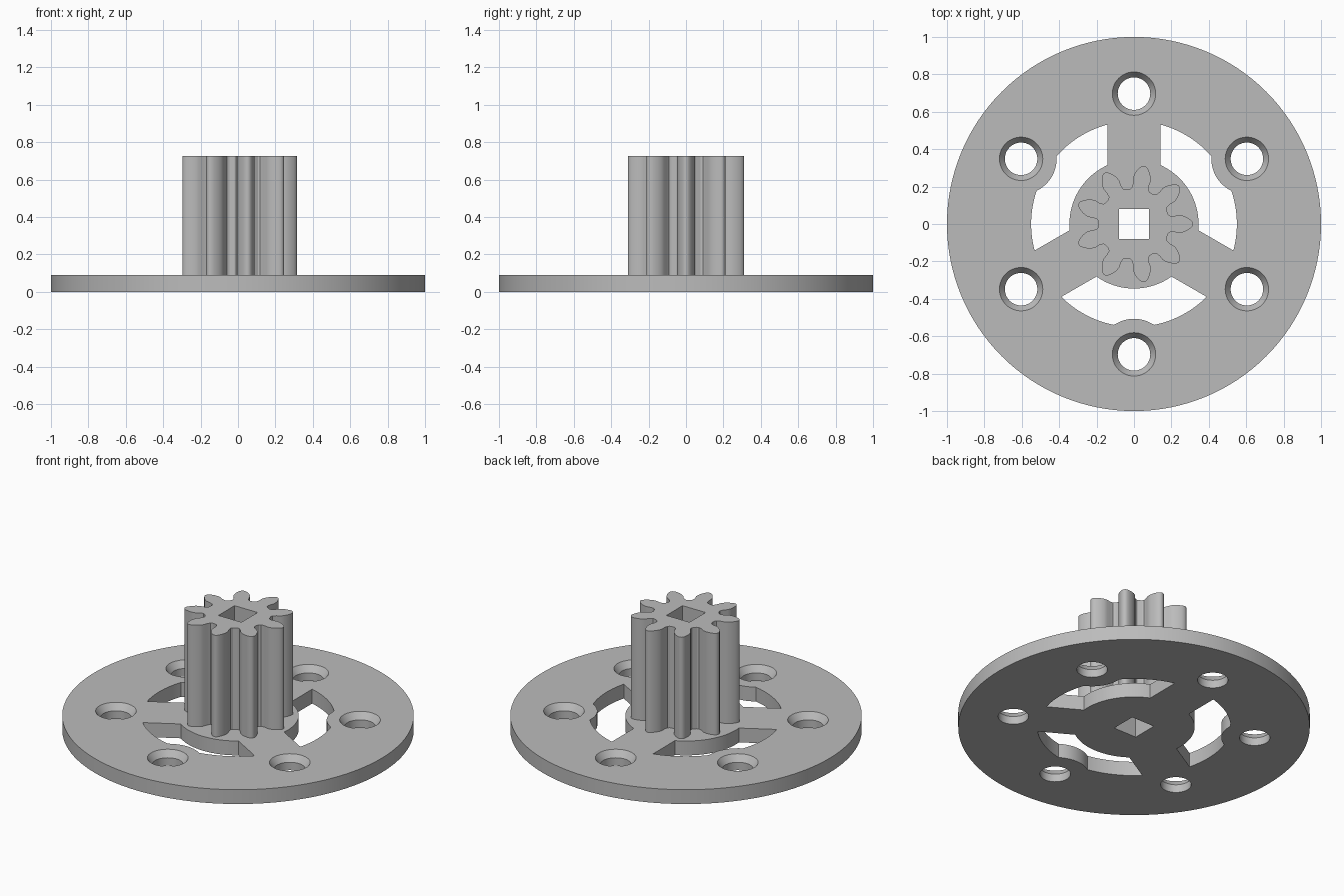
import bpy
import bmesh
from math import sin, cos, pi, radians, sqrt

THICK, TOP = 0.09, 0.727
OUTER, RIM, HUB = 1.0, 0.55, 0.345
BOLT_R, BOSS, SPOKE = 0.697, 0.19, 0.143

cube = bpy.data.objects.get("Cube")
if cube:
    bpy.data.objects.remove(cube, do_unlink=True)

grey = bpy.data.materials.new("mid grey")
grey.use_nodes = True
COLOUR = (0.5, 0.5, 0.5, 1)
grey.diffuse_color = COLOUR
grey.node_tree.nodes["Principled BSDF"].inputs["Base Color"].default_value = COLOUR


def polar(r, a):
    return (r * cos(a), r * sin(a))


def circle(r, n, cx=0, cy=0):
    return [(cx + r * cos(2 * pi * i / n), cy + r * sin(2 * pi * i / n)) for i in range(n)]


def loft(name, sections):
    """Closed solid through matching outlines, given as (z, points) from low to high."""
    bm = bmesh.new()
    rings = [[bm.verts.new((x, y, z)) for x, y in pts] for z, pts in sections]
    n = len(rings[0])
    for low, high in zip(rings, rings[1:]):
        for i in range(n):
            j = (i + 1) % n
            bm.faces.new((low[i], low[j], high[j], high[i]))
    bm.faces.new(rings[0][::-1])
    bm.faces.new(rings[-1])
    bmesh.ops.recalc_face_normals(bm, faces=bm.faces)
    mesh = bpy.data.meshes.new(name)
    bm.to_mesh(mesh)
    bm.free()
    mesh.materials.append(grey)
    obj = bpy.data.objects.new(name, mesh)
    bpy.context.collection.objects.link(obj)
    return obj


def cut(target, cutters):
    for c in cutters:
        c.hide_render = True
        mod = target.modifiers.new("cut", 'BOOLEAN')
        mod.operation = 'DIFFERENCE'
        mod.solver = 'EXACT'
        mod.object = c
    bpy.context.view_layer.update()
    result = target.evaluated_get(bpy.context.evaluated_depsgraph_get())
    mesh = bpy.data.meshes.new_from_object(result)
    target.modifiers.clear()
    target.data = mesh


def window_outline(mid, steps=48):
    """Slot between two spokes, its outer edge stepping in around a bolt boss."""
    pts = []
    half = radians(60)
    out, inn = half - math_asin(SPOKE / RIM), half - math_asin(SPOKE / HUB)
    for i in range(steps + 1):
        a = -out + 2 * out * i / steps
        r = RIM
        gap = BOSS ** 2 - (BOLT_R * sin(a)) ** 2
        if gap > 0:
            r = min(r, BOLT_R * cos(a) - sqrt(gap))
        pts.append(polar(r, mid + a))
    for i in range(steps + 1):
        pts.append(polar(HUB, mid + inn - 2 * inn * i / steps))
    return pts


def math_asin(v):
    from math import asin
    return asin(v)


# Base plate with spoke windows and countersunk bolt holes
plate = loft("base_plate", [(0, circle(OUTER, 128)), (THICK, circle(OUTER, 128))])
cutters = []
for k in range(3):
    pts = window_outline(radians(30 + 120 * k))
    cutters.append(loft("window_cutter", [(-0.1, pts), (0.2, pts)]))
for k in range(6):
    x, y = polar(BOLT_R, radians(30 + 60 * k))
    bore = circle(0.087, 48, x, y)
    cutters.append(loft("bolt_cutter", [(-0.1, bore), (0.05, bore),
                                        (THICK, circle(0.116, 48, x, y)),
                                        (0.2, circle(0.196, 48, x, y))]))
square = [(-0.08, -0.08), (0.08, -0.08), (0.08, 0.08), (-0.08, 0.08)]
shaft = loft("shaft_cutter", [(-0.2, square), (1, square)])
cut(plate, cutters + [shaft])

# Nine-tooth pinion: one flank as (radius, half width), mirrored for each tooth
flank = [(0.182, 0.052), (0.192, 0.044), (0.215, 0.043), (0.24, 0.048), (0.26, 0.045),
         (0.28, 0.037), (0.298, 0.026), (0.31, 0.015), (0.315, 0.005)]
tooth = [(r, -w) for r, w in flank] + [(r, w) for r, w in reversed(flank)]
outline = []
for k in range(9):
    a = 2 * pi * k / 9
    outline += [(r * cos(a) - w * sin(a), r * sin(a) + w * cos(a)) for r, w in tooth]
pinion = loft("pinion_gear", [(THICK - 0.002, outline), (TOP, outline)])
cut(pinion, [shaft])

for c in cutters + [shaft]:
    bpy.data.objects.remove(c, do_unlink=True)

# Smooth curved walls, crisp edges
for obj in (plate, pinion):
    bpy.ops.object.select_all(action='DESELECT')
    obj.select_set(True)
    bpy.context.view_layer.objects.active = obj
    bpy.ops.object.shade_smooth_by_angle(angle=radians(30))
